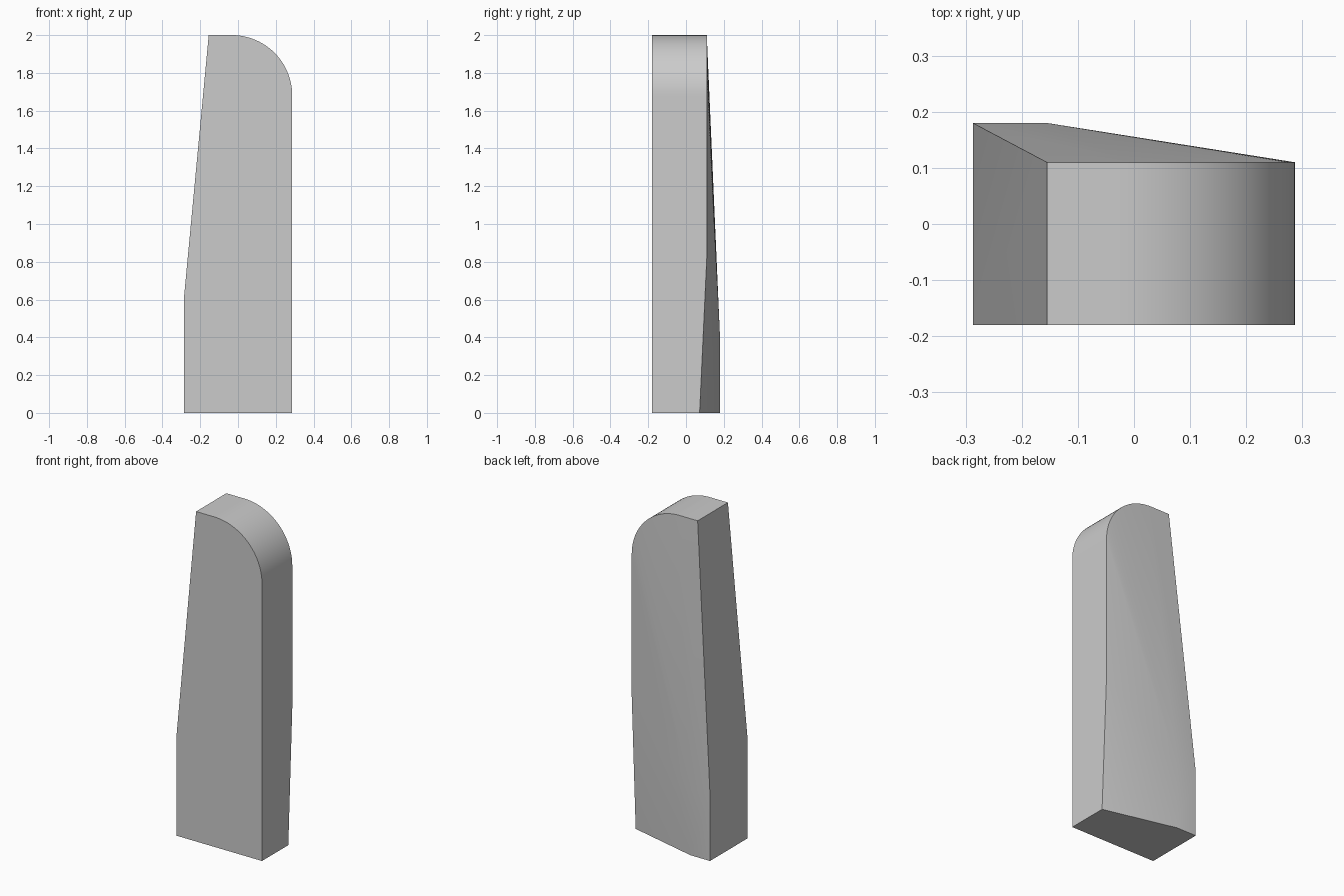
import bpy, bmesh
from math import sin, cos, pi

cube = bpy.data.objects.get("Cube")
if cube:
    bpy.data.objects.remove(cube, do_unlink=True)

# Main dimensions
LEFT, TOP_LEFT, RIGHT = -0.287, -0.155, 0.287
FRONT, BACK, BULGE, HEEL = -0.18, 0.11, 0.18, 0.072
TOP, RADIUS, STEPS = 2.0, 0.32, 24

# Rounded top corner, running from the right side up to the flat top
arc = [(RIGHT - RADIUS + RADIUS * cos(pi / 2 * i / STEPS),
        TOP - RADIUS + RADIUS * sin(pi / 2 * i / STEPS)) for i in range(STEPS + 1)]
crown = arc + [(TOP_LEFT, TOP)]

# Flat front outline
points = [(x, FRONT, z) for x, z in crown + [(LEFT, 0.6), (LEFT, 0), (RIGHT, 0)]]
# Back: crown, thick lower corner, and tapered right edge
points += [(x, BACK, z) for x, z in crown]
points += [(x, BULGE, z) for x in (LEFT, TOP_LEFT) for z in (0, 0.4)]
points += [(RIGHT, HEEL, 0), (RIGHT, BACK, 0.82)]

# The body is the convex skin around these outlines
bm = bmesh.new()
for p in points:
    bm.verts.new(p)
bmesh.ops.convex_hull(bm, input=bm.verts)
bmesh.ops.dissolve_limit(bm, angle_limit=0.002, verts=bm.verts, edges=bm.edges)
bmesh.ops.recalc_face_normals(bm, faces=bm.faces)
mesh = bpy.data.meshes.new("tapered_body")
bm.to_mesh(mesh)
bm.free()
body = bpy.data.objects.new("tapered_body", mesh)
bpy.context.collection.objects.link(body)

# Plain grey finish
grey = bpy.data.materials.new("plain_grey")
grey.use_nodes = True
grey.diffuse_color = (0.6, 0.6, 0.6, 1)
shader = next(n for n in grey.node_tree.nodes if n.type == "BSDF_PRINCIPLED")
shader.inputs["Base Color"].default_value = grey.diffuse_color
mesh.materials.append(grey)

# Smooth curved areas while keeping the outline edges crisp
for o in bpy.context.selected_objects:
    o.select_set(False)
body.select_set(True)
bpy.context.view_layer.objects.active = body
bpy.ops.object.shade_smooth_by_angle(angle=pi / 6)
